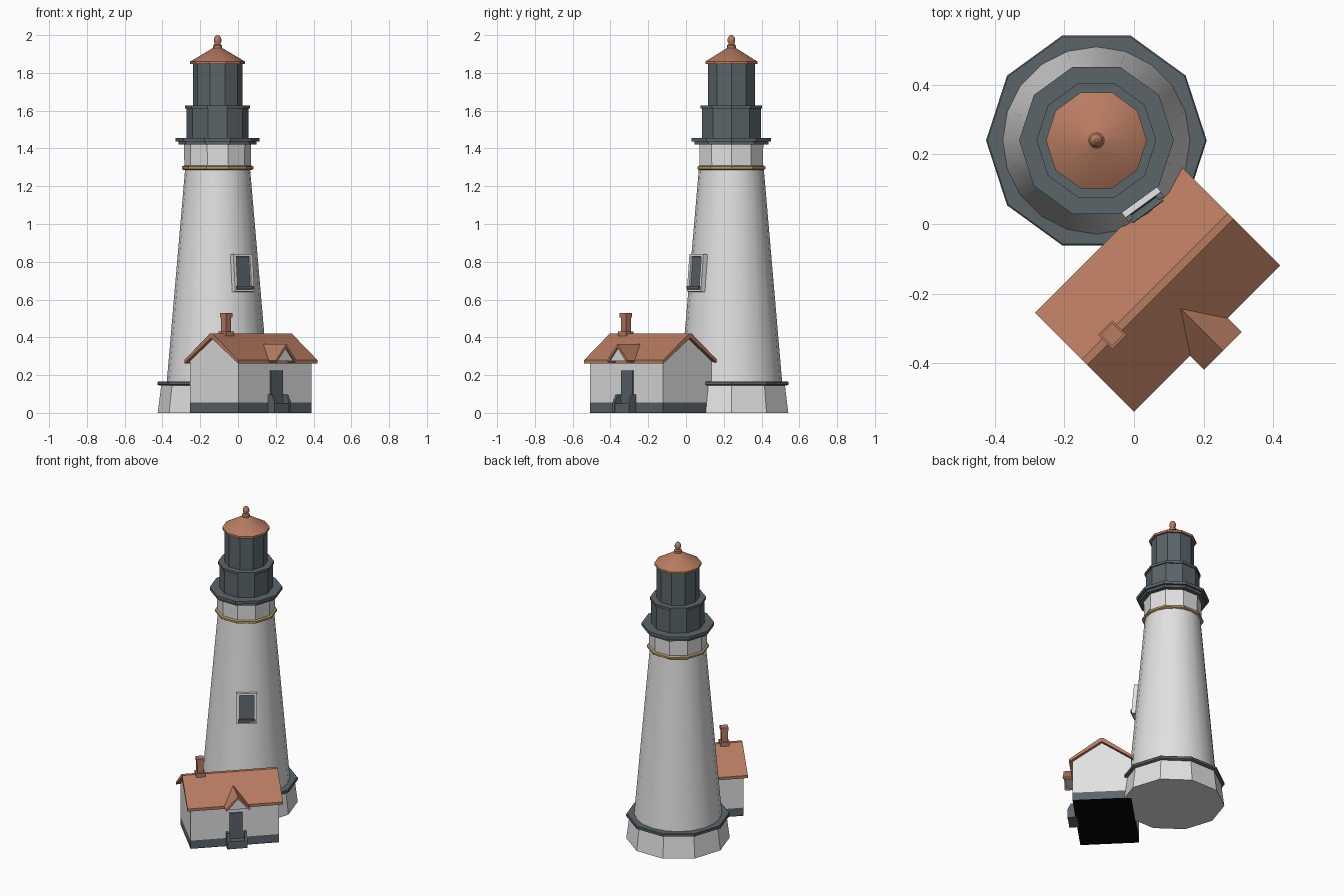
import bpy, bmesh, math
from mathutils import Matrix

if "Cube" in bpy.data.objects:
    bpy.data.objects.remove(bpy.data.objects["Cube"])


def mat(name, rgb):
    m = bpy.data.materials.new(name)
    m.diffuse_color = (*rgb, 1)
    m.use_nodes = True
    m.node_tree.nodes["Principled BSDF"].inputs["Base Color"].default_value = m.diffuse_color
    return m


WHITE = mat("white plaster", (0.75, 0.75, 0.75))
SLATE = mat("dark slate", (0.105, 0.130, 0.142))
TERRA = mat("terracotta", (0.48, 0.20, 0.12))
GOLD = mat("brass", (0.46, 0.33, 0.14))
BLACK = mat("black", (0.002, 0.002, 0.002))

TOWER = Matrix.Translation((-0.108, 0.24, 0))
HOUSE = Matrix.Translation((0.068, -0.187, 0)) @ Matrix.Rotation(math.radians(45), 4, 'Z')


def finish(name, bm, material, frame, smooth=False):
    bmesh.ops.recalc_face_normals(bm, faces=bm.faces)
    me = bpy.data.meshes.new(name)
    bm.to_mesh(me)
    bm.free()
    me.materials.append(material)
    ob = bpy.data.objects.new(name, me)
    bpy.context.collection.objects.link(ob)
    ob.matrix_world = frame
    if smooth:
        bpy.ops.object.select_all(action='DESELECT')
        ob.select_set(True)
        bpy.context.view_layer.objects.active = ob
        bpy.ops.object.shade_smooth_by_angle(angle=math.radians(33))
    return ob


def lathe(name, profile, material, sides=10, smooth=False):
    """Stack of (radius, z) rings around the tower axis."""
    bm = bmesh.new()
    rings = []
    for r, z in profile:
        rings.append([bm.verts.new((r * math.cos(2 * math.pi * i / sides),
                                    r * math.sin(2 * math.pi * i / sides), z))
                      for i in range(sides)])
    for a, b in zip(rings, rings[1:]):
        for i in range(sides):
            j = (i + 1) % sides
            bm.faces.new((a[i], a[j], b[j], b[i]))
    bm.faces.new(rings[0])
    bm.faces.new(rings[-1])
    return finish(name, bm, material, TOWER, smooth)


def prism(name, profile, start, end, material, along='x', frame=HOUSE):
    """Outline of (side, z) points pushed along x or y."""
    bm = bmesh.new()
    ends = []
    for t in (start, end):
        ends.append([bm.verts.new((t, s, z) if along == 'x' else (s, t, z)) for s, z in profile])
    n = len(profile)
    for i in range(n):
        j = (i + 1) % n
        bm.faces.new((ends[0][i], ends[0][j], ends[1][j], ends[1][i]))
    bm.faces.new(ends[0])
    bm.faces.new(ends[1])
    return finish(name, bm, material, frame)


def box(name, lo, hi, material, frame=HOUSE):
    prof = [(lo[1], lo[2]), (hi[1], lo[2]), (hi[1], hi[2]), (lo[1], hi[2])]
    return prism(name, prof, lo[0], hi[0], material, 'x', frame)


# Tower, bottom to top
lathe("tower_base", [(0.317, 0), (0.298, 0.15)], WHITE)
lathe("base_ledge", [(0.306, 0.144), (0.317, 0.149), (0.317, 0.163), (0.313, 0.167)], SLATE)
lathe("tower_shaft", [(0.269, 0.165), (0.172, 1.292)], WHITE, 20, True)
lathe("brass_ring", [(0.180, 1.286), (0.189, 1.291), (0.189, 1.304), (0.180, 1.309)], GOLD)
lathe("tower_collar", [(0.176, 1.305), (0.178, 1.422)], WHITE)
lathe("gallery_floor", [(0.206, 1.42), (0.206, 1.436), (0.222, 1.436), (0.222, 1.456)], SLATE)
lathe("watch_room", [(0.164, 1.456), (0.164, 1.612)], SLATE)
lathe("lantern_ledge", [(0.172, 1.612), (0.172, 1.628)], SLATE)
lathe("lantern_room", [(0.131, 1.628), (0.131, 1.85)], SLATE)
lathe("lantern_roof", [(0.145, 1.846), (0.145, 1.86), (0.024, 1.932)], TERRA, 10, True)
lathe("roof_finial", [(0.024, 1.928), (0.024, 1.945), (0.016, 1.951), (0.016, 1.96),
                      (0.020, 1.966), (0.020, 1.979), (0.014, 1.993), (0.005, 2.0)], TERRA, 12, True)

# Tower window, leaning with the wall
WIN = (TOWER @ Matrix.Rotation(math.radians(36), 4, 'Z') @ Matrix.Translation((0, -0.217, 0.74))
       @ Matrix.Rotation(-0.085, 4, 'X'))
for side, s in (("left", -1), ("right", 1)):
    a, b = sorted((s * 0.045, s * 0.063))
    box("window_frame_" + side, (a, -0.02, -0.1), (b, 0.03, 0.1), WHITE, WIN)
for part, z in (("bottom", -0.1), ("top", 0.086)):
    box("window_frame_" + part, (-0.045, -0.02, z), (0.045, 0.03, z + 0.014), WHITE, WIN)
box("window_pane", (-0.045, -0.010, -0.086), (0.045, 0.02, 0.086), SLATE, WIN)
box("window_sill", (-0.054, -0.030, -0.088), (0.054, 0.0, -0.070), SLATE, WIN)

# Keeper's house
W, L = 0.181, 0.2745
box("house_plinth", (-L, -W, 0.003), (L, W, 0.055), SLATE)
box("house_underside", (-L, -W, 0), (L, W, 0.003), BLACK)
prism("house_walls", [(-W, 0.055), (W, 0.055), (W, 0.274), (0, 0.398), (-W, 0.274)], -L, L, WHITE)
prism("house_roof", [(-0.201, 0.28), (-0.011, 0.419), (0.011, 0.419), (0.201, 0.28),
                     (0.201, 0.262), (0, 0.397), (-0.201, 0.262)], -0.297, 0.297, TERRA)

# Porch gable over the door
prism("porch_roof", [(-0.070, 0.278), (0.007, 0.364), (0.084, 0.278), (0.076, 0.268),
                     (0.007, 0.346), (-0.062, 0.268)], -0.258, -0.055, TERRA, 'y')
prism("porch_gable", [(-0.058, 0.274), (0.072, 0.274), (0.007, 0.348)], -0.247, -0.17, WHITE, 'y')

# Door, step and its two sloping cheeks
box("door", (-0.036, -W - 0.006, 0.05), (0.052, -W + 0.01, 0.224), SLATE)
box("door_step", (-0.05, -W - 0.048, 0), (0.066, -W + 0.01, 0.05), SLATE)
for side, x in (("left", -0.054), ("right", 0.054)):
    prism("step_cheek_" + side, [(-W + 0.01, 0), (-W - 0.050, 0), (-W - 0.050, 0.056),
                                 (-W - 0.028, 0.098), (-W + 0.01, 0.098)], x, x + 0.016, SLATE)

# Chimney
for part, h, z0, z1 in (("base", 0.029, 0.385, 0.432), ("stack", 0.019, 0.43, 0.508),
                        ("cap", 0.0235, 0.506, 0.528)):
    box("chimney_" + part, (-0.185 - h, -h, z0), (-0.185 + h, h, z1), TERRA)
